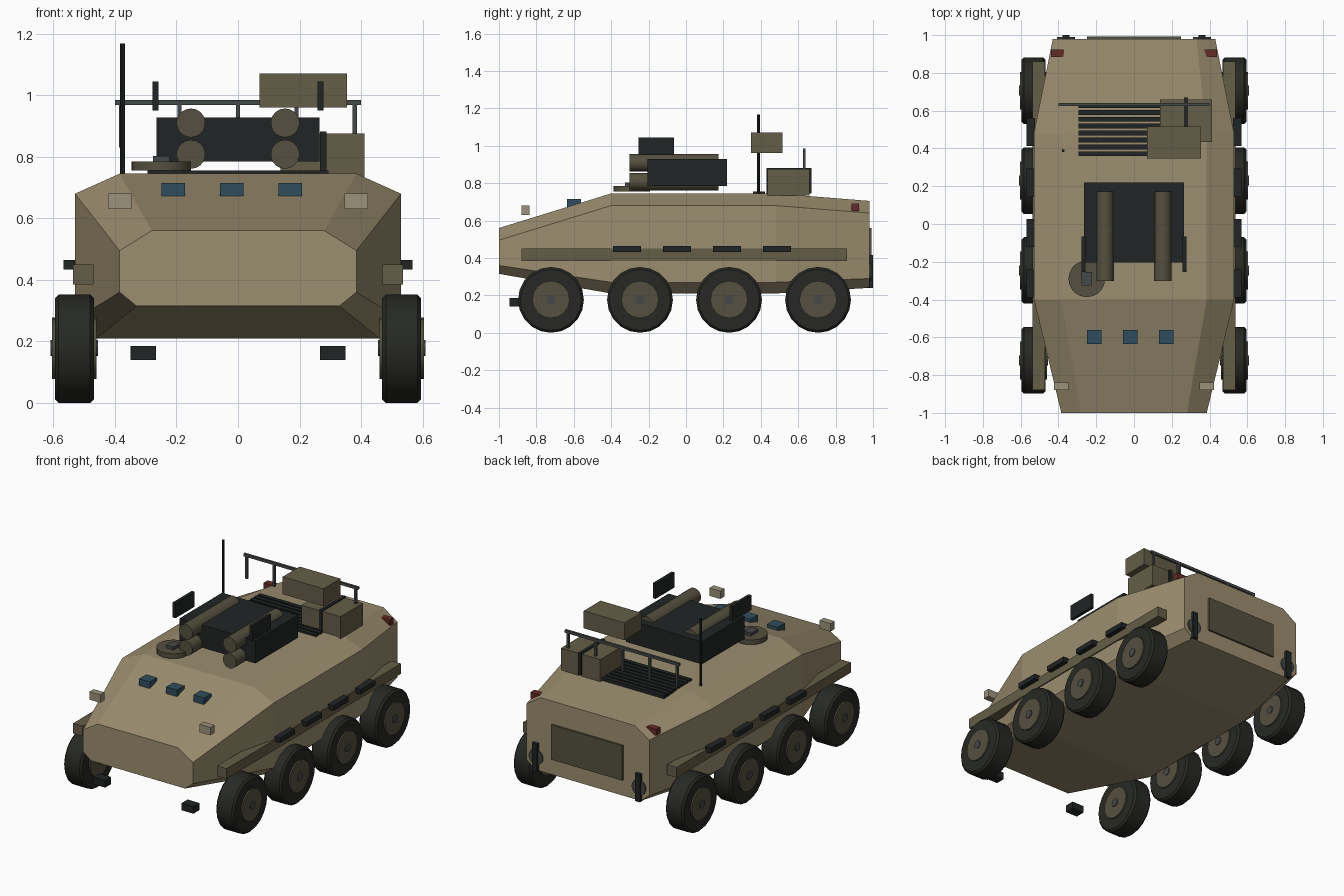
import bpy, bmesh
from math import pi

if "Cube" in bpy.data.objects:
    bpy.data.objects.remove(bpy.data.objects["Cube"])

def material(name, r, g, b):
    m = bpy.data.materials.new(name)
    m.diffuse_color = (r, g, b, 1)
    m.use_nodes = True
    m.node_tree.nodes["Principled BSDF"].inputs["Base Color"].default_value = m.diffuse_color
    return m

SAND = material("sand", .33, .27, .16)
OLIVE = material("olive", .09, .08, .05)
KHAKI = material("khaki", .13, .11, .065)
DARK = material("dark", .015, .018, .018)
RUBBER = material("rubber", .02, .022, .018)
STEEL = material("steel", .06, .065, .065)
GLASS = material("glass", .03, .075, .11)
LAMP = material("lamp", .33, .29, .2)
RED = material("red", .13, .025, .02)

def finish(name, bm, mat):
    bmesh.ops.recalc_face_normals(bm, faces=bm.faces)
    me = bpy.data.meshes.new(name)
    bm.to_mesh(me)
    bm.free()
    me.materials.append(mat)
    ob = bpy.data.objects.new(name, me)
    bpy.context.collection.objects.link(ob)
    return ob

def box(name, x, y, z, mat):
    """Box from (min, max) pairs."""
    bm = bmesh.new()
    bmesh.ops.create_cube(bm, size=1)
    for v in bm.verts:
        for i, (a, b) in enumerate((x, y, z)):
            v.co[i] = (a + b) / 2 + v.co[i] * (b - a)
    return finish(name, bm, mat)

def cyl(name, centre, r, length, axis, mat, sides=20, bevel=0, smooth=True):
    bm = bmesh.new()
    bmesh.ops.create_cone(bm, cap_ends=True, segments=sides, radius1=r, radius2=r, depth=length)
    if bevel:
        rims = [e for e in bm.edges if any(len(f.verts) > 4 for f in e.link_faces)]
        bmesh.ops.bevel(bm, geom=rims, offset=bevel, segments=1, affect='EDGES')
    ob = finish(name, bm, mat)
    ob.location = centre
    ob.rotation_euler = {'X': (0, pi / 2, 0), 'Y': (pi / 2, 0, 0), 'Z': (0, 0, 0)}[axis]
    if smooth:
        bpy.ops.object.select_all(action='DESELECT')
        ob.select_set(True)
        bpy.context.view_layer.objects.active = ob
        bpy.ops.object.shade_smooth_by_angle(angle=.6)
    return ob

def pair(name, x, y, z, mat):
    box(name + "_right", x, y, z, mat)
    box(name + "_left", (-x[1], -x[0]), y, z, mat)

# Hull: eight-sided sections lofted front to back
# y, top/side/bottom half widths, top/upper side/lower side/bottom heights
sections = [(-1, .28, .385, .33, .56, .495, .36, .315),
            (-.4, .385, .53, .46, .745, .68, .27, .21),
            (.48, .385, .53, .46, .745, .68, .27, .21),
            (.98, .33, .43, .37, .705, .64, .29, .24)]
bm = bmesh.new()
rings = []
for y, wt, ws, wb, zt, zs, zl, zb in sections:
    half = [(wb, zb), (ws, zl), (ws, zs), (wt, zt)]
    loop = half + [(-x, z) for x, z in reversed(half)]
    rings.append([bm.verts.new((x, y, z)) for x, z in loop])
for a, b in zip(rings, rings[1:]):
    for i in range(8):
        j = (i + 1) % 8
        bm.faces.new((a[i], a[j], b[j], b[i]))
bm.faces.new(rings[0])
bm.faces.new(rings[-1])
finish("hull", bm, SAND)

# Wheels
for side in (-1, 1):
    for y in (-.722, -.246, .23, .706):
        cyl("tyre", (side * .532, y, .176), .176, .127, 'X', RUBBER, 20, .012)
        cyl("hub", (side * .532, y, .178), .1, .145, 'X', OLIVE, 16)
        cyl("hub_cap", (side * .532, y, .178), .026, .155, 'X', STEEL, 8)

# Side rails and their steps
pair("side_rail", (.47, .537), (-.88, .86), (.385, .45), KHAKI)
for y in (-.315, -.048, .219, .487):
    pair("side_step", (.525, .568), (y - .075, y + .075), (.433, .465), DARK)

# Front fittings
pair("tow_hook", (.267, .35), (-.945, -.885), (.14, .185), DARK)
pair("headlight", (.347, .423), (-.88, -.838), (.63, .68), LAMP)
for x in (-.21, -.02, .17):
    box("vision_block", (x - .038, x + .038), (-.635, -.562), (.672, .715), GLASS)
cyl("hatch", (-.25, -.29, .77), .097, .03, 'Z', OLIVE, 20)
box("hatch_sight", (-.277, -.222), (-.325, -.255), (.78, .803), STEEL)

# Turret with launch tubes and shields
box("turret", (-.265, .265), (-.205, .22), (.785, .928), DARK)
for x in (-.153, .153):
    for z in (.91, .808):
        cyl("launch_tube", (x, -.065, z), .047, .475, 'Y', OLIVE, 18)
pair("sight_plate", (.258, .278), (-.255, -.065), (.95, 1.045), DARK)

# Engine grille
for i in range(8):
    y = .372 + i * .0365
    box("grille_slat", (-.295, .295), (y - .013, y + .013), (.735, .756), DARK)

# Stowage on the rear deck
box("stowage_box_outer", (.285, .412), (.435, .66), (.735, .875), KHAKI)
box("stowage_box_inner", (.138, .268), (.435, .66), (.735, .875), KHAKI)
box("stowage_strap", (.266, .287), (.43, .67), (.745, .882), DARK)
box("upper_stowage", (.07, .355), (.347, .515), (.96, 1.07), KHAKI)

# Rear railing and antenna
box("railing_bar", (-.4, .4), (.625, .64), (.968, .985), STEEL)
for x in (-.38, -.19, 0, .19, .38):
    box("railing_post", (x - .007, x + .007), (.625, .64), (.83, .975), STEEL)
cyl("antenna", (-.375, .388, .955), .008, .425, 'Z', DARK, 8)

# Rear face: door, lamps, hooks
box("rear_door", (-.248, .248), (.97, .992), (.34, .56), OLIVE)
pair("tail_light", (.37, .44), (.885, .925), (.65, .69), RED)
pair("rear_hook", (.342, .378), (.97, 1.0), (.24, .415), DARK)
for x in (-.36, .36):
    cyl("rear_disc", (x, .98, .325), .048, .02, 'Y', STEEL, 16)
